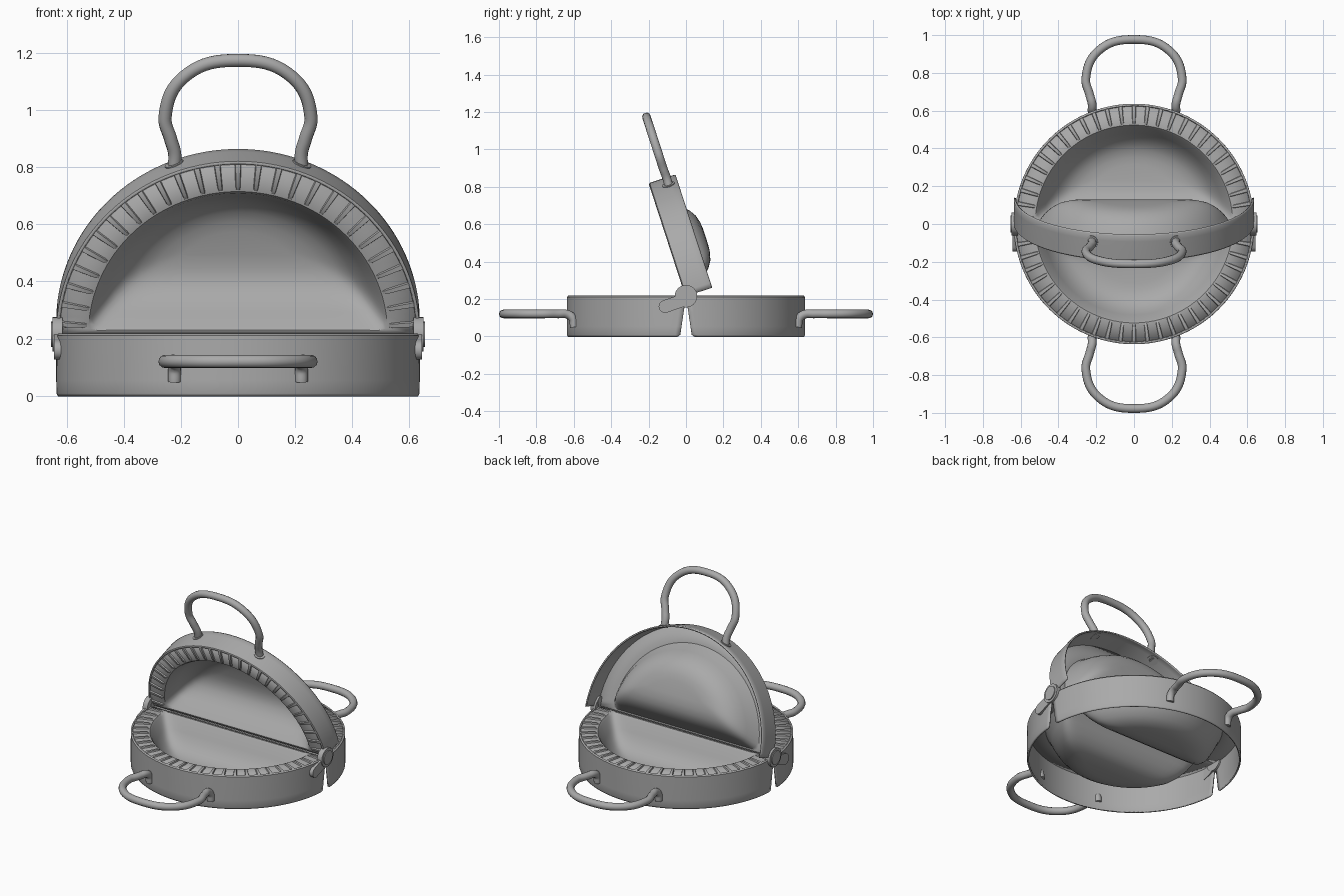
import bpy, bmesh
from math import sin, cos, pi, asin, sqrt, radians
from mathutils import Matrix, Vector

cube = bpy.data.objects.get("Cube")
if cube:
    bpy.data.objects.remove(cube)

steel = bpy.data.materials.new("brushed_grey")
steel.use_nodes = True
grey = (0.4, 0.4, 0.4, 1)
steel.diffuse_color = grey
steel.node_tree.nodes["Principled BSDF"].inputs["Base Color"].default_value = grey

R, INNER, PIVOT = 0.632, 0.525, 0.215
meshes = []


def add_mesh(name, bm, matrix, thickness=0):
    bmesh.ops.recalc_face_normals(bm, faces=bm.faces)
    me = bpy.data.meshes.new(name)
    bm.to_mesh(me)
    bm.free()
    ob = bpy.data.objects.new(name, me)
    bpy.context.collection.objects.link(ob)
    me.materials.append(steel)
    ob.matrix_world = matrix
    if thickness:
        mod = ob.modifiers.new("sheet", 'SOLIDIFY')
        mod.thickness = thickness
        mod.offset = 0
    meshes.append(ob)
    return ob


def bridge(bm, rows, closed):
    for a, b in zip(rows, rows[1:]):
        n = len(a)
        for i in range(n if closed else n - 1):
            j = (i + 1) % n
            bm.faces.new((a[i], a[j], b[j], b[i]))


def half_disc(r, chord, z, rounding):
    """Closed D-shaped outline, with its corners softened."""
    a0 = asin(chord / r)
    w = sqrt(r * r - chord * chord)
    pts = [Vector((r * cos(a0 + (pi - 2 * a0) * i / 64),
                   r * sin(a0 + (pi - 2 * a0) * i / 64), z)) for i in range(65)]
    pts += [Vector((-w + 2 * w * i / 32, chord, z)) for i in range(1, 32)]
    for _ in range(rounding):
        pts = [(pts[i - 1] + pts[i] * 2 + pts[(i + 1) % len(pts)]) / 4
               for i in range(len(pts))]
    return pts


def cup(name, matrix):
    # Flat rim, then a half bowl that also closes on the hinge side
    bm = bmesh.new()
    outlines = [half_disc(R - 0.003, 0, -0.008, 0), half_disc(INNER, 0.012, -0.008, 1)]
    wall = [(0.008, 0.018), (0.04, 0.085), (0.065, 0.125), (0.095, 0.158),
            (0.13, 0.18), (0.17, 0.191), (0.21, 0.195)]
    for k, (inset, depth) in enumerate(wall):
        outlines.append(half_disc(INNER - inset, 0.012 + inset, -depth, 2 + 4 * k))
    rows = [[bm.verts.new(p) for p in o] for o in outlines]
    bridge(bm, rows, True)
    bm.faces.new(rows[-1])
    add_mesh(name, bm, matrix, 0.006)


def skirt(name, matrix, depth, gap):
    # Half-round wall whose ends lean away from the hinge
    bm = bmesh.new()
    rows = []
    for t, dr in ((0, 0.006), (0.03, 0), (0.4, 0), (0.75, 0), (0.96, 0), (1, 0.004)):
        a0 = gap * t / R + (0.02 if gap and t == 1 else 0)
        rows.append([bm.verts.new(((R - dr) * cos(a), (R - dr) * sin(a), -depth * t))
                     for a in (a0 + (pi - 2 * a0) * i / 72 for i in range(73))])
    bridge(bm, rows, False)
    add_mesh(name, bm, matrix, 0.009)


def pleats(name, matrix, count=27):
    # Radial crimping ribs with sloping sides
    bm = bmesh.new()
    for k in range(count):
        turn = Matrix.Rotation(pi * (k + 0.5) / count, 3, 'Z')
        rows = []
        for r, w, h in ((INNER + 0.004, 0.008, -0.004), (INNER + 0.016, 0.010, 0.003),
                        (R - 0.014, 0.013, 0.003), (R - 0.003, 0.014, -0.003)):
            rows.append([bm.verts.new(turn @ Vector(p)) for p in
                         ((r, -w, -0.010), (r, -w * 0.65, h), (r, w * 0.65, h), (r, w, -0.010))])
        bridge(bm, rows, True)
        bm.faces.new(rows[0])
        bm.faces.new(rows[-1])
    add_mesh(name, bm, matrix)


def handle(name, matrix, bent):
    # Round bar loop; the lower ones turn down against the wall
    side = [(0.255, 0.77, -0.095), (0.235, 0.685, -0.095), (0.222, 0.635, -0.097)]
    if bent:
        side += [(0.222, 0.606, -0.118), (0.222, 0.597, -0.165)]
    else:
        side += [(0.222, 0.585, -0.095)]
    half = [(0.187, 0.918, -0.095)] + side
    path = half[::-1] + [(0, 0.977, -0.095)] + [(-x, y, z) for x, y, z in half]
    cu = bpy.data.curves.new(name, 'CURVE')
    cu.dimensions = '3D'
    cu.bevel_depth = 0.023
    cu.bevel_resolution = 4
    cu.use_fill_caps = True
    cu.resolution_u = 10
    sp = cu.splines.new('BEZIER')
    sp.bezier_points.add(len(path) - 1)
    for bp, p in zip(sp.bezier_points, path):
        bp.co = p
        bp.handle_left_type = bp.handle_right_type = 'AUTO'
    cu.materials.append(steel)
    ob = bpy.data.objects.new(name, cu)
    bpy.context.collection.objects.link(ob)
    ob.matrix_world = matrix


def washers(name, matrix):
    # Raised collars where the bar meets the wall
    bm = bmesh.new()
    for s in (-1, 1):
        place = Matrix.Translation((s * 0.222, 0.592, -0.095)) @ Matrix.Rotation(radians(-s * 20), 4, 'Z') \
            @ Matrix.Rotation(pi / 2, 4, 'X')
        bmesh.ops.create_cone(bm, cap_ends=True, segments=24, radius1=0.034, radius2=0.034,
                              depth=0.016, matrix=place)
    add_mesh(name, bm, matrix)


def disc(name, x, width, radius):
    bm = bmesh.new()
    bmesh.ops.create_cone(bm, cap_ends=True, segments=32, radius1=radius, radius2=radius, depth=width)
    add_mesh(name, bm, Matrix.Translation((x, 0, PIVOT)) @ Matrix.Rotation(pi / 2, 4, 'Y'))


def strap(name, x, start, end, radius, width):
    """Flat bar with a rounded far end, running in the plane of the side."""
    a, b = Vector(start), Vector(end)
    d = (b - a).normalized()
    n = Vector((-d.y, d.x))
    outline = [a + n * radius, a - n * radius]
    outline += [b + radius * (d * sin(pi * i / 10) - n * cos(pi * i / 10)) for i in range(11)]
    bm = bmesh.new()
    rows = [[bm.verts.new((x + o, p.x, p.y)) for p in outline] for o in (-width / 2, width / 2)]
    bridge(bm, rows, True)
    for row in rows:
        bm.faces.new(row)
    add_mesh(name, bm, Matrix.Identity(4))


lift = Matrix.Translation((0, 0, PIVOT))
halves = {
    "back": (lift, 0.215, 0.032),
    "front": (lift @ Matrix.Rotation(pi, 4, 'Z'), 0.215, 0.032),
    "raised": (lift @ Matrix.Rotation(radians(108), 4, 'X'), 0.145, 0),
}
for label, (m, depth, gap) in halves.items():
    cup(label + "_cup", m)
    skirt(label + "_skirt", m, depth, gap)
    pleats(label + "_pleats", m)
    handle(label + "_handle", m, label != "raised")
    if label == "raised":
        washers(label + "_handle_collars", m)

# Hinges at both sides
for label, s in (("left", 1), ("right", -1)):
    disc(label + "_hinge_knuckle", s * 0.632, 0.034, 0.06)
    disc(label + "_hinge_pin", s * 0.648, 0.014, 0.044)
    strap(label + "_hinge_arm", s * 0.632, (-0.01, 0.195), (-0.112, 0.16), 0.034, 0.024)
    strap(label + "_hinge_tab", s * 0.622, (0, 0.21), (0.012, 0.255), 0.025, 0.02)

# Smooth sheet metal with crisp folds
bpy.ops.object.select_all(action='DESELECT')
for ob in meshes:
    ob.select_set(True)
bpy.context.view_layer.objects.active = meshes[0]
bpy.ops.object.shade_smooth_by_angle(angle=radians(35))
